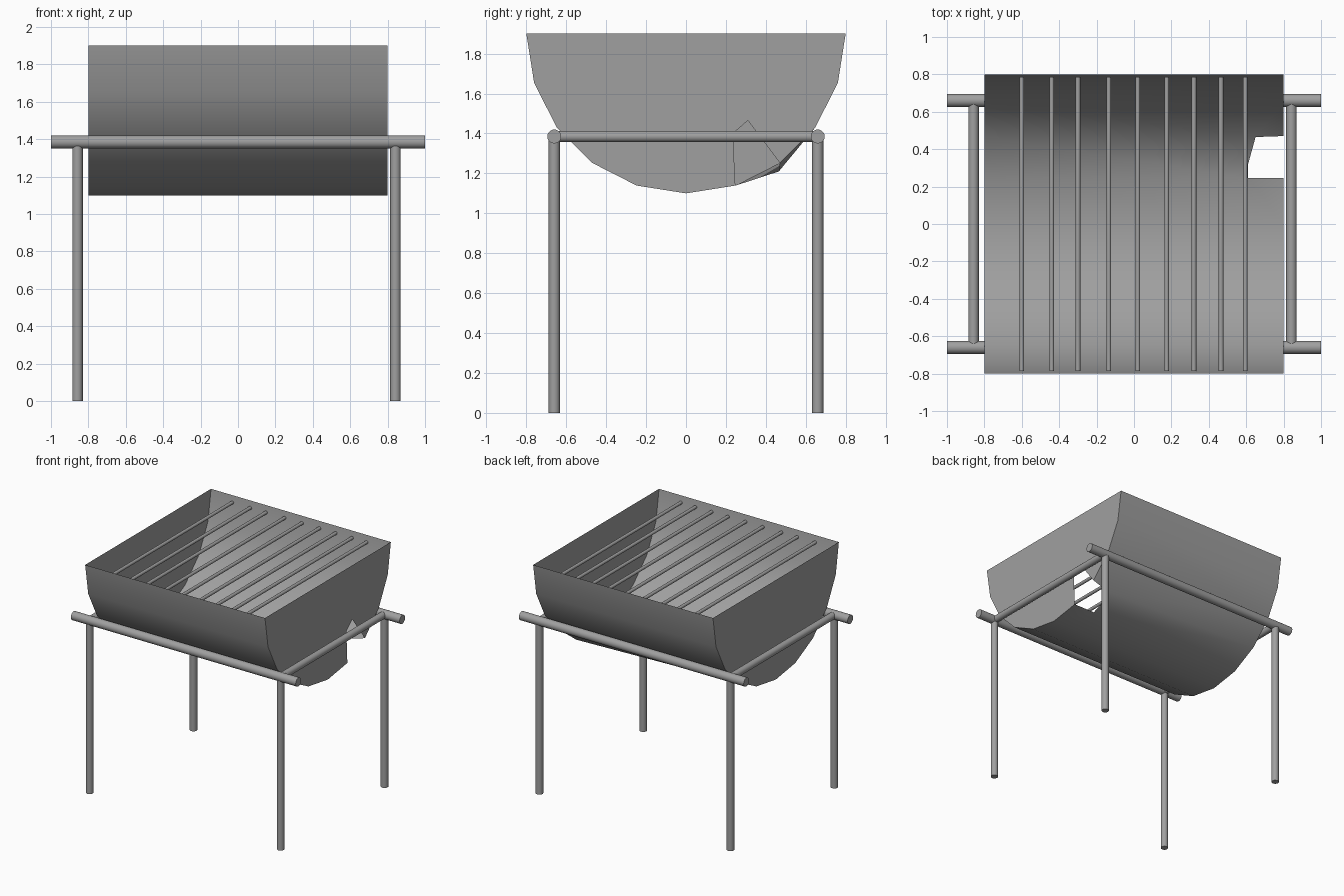
import bpy, bmesh
from math import sin, cos, radians, pi
from mathutils import Vector

if "Cube" in bpy.data.objects:
    bpy.data.objects.remove(bpy.data.objects["Cube"])


def make_material(name, rgb):
    mat = bpy.data.materials.new(name)
    mat.use_nodes = True
    mat.diffuse_color = (*rgb, 1)
    mat.node_tree.nodes["Principled BSDF"].inputs["Base Color"].default_value = (*rgb, 1)
    return mat


steel = make_material("grey steel", (0.35, 0.35, 0.35))


def finish(obj, angle=40):
    obj.data.materials.append(steel)
    bpy.ops.object.select_all(action="DESELECT")
    obj.select_set(True)
    bpy.context.view_layer.objects.active = obj
    bpy.ops.object.shade_smooth_by_angle(angle=radians(angle))


def tube(name, start, end, radius):
    a, b = Vector(start), Vector(end)
    bpy.ops.mesh.primitive_cylinder_add(vertices=20, radius=radius,
                                        depth=(b - a).length, location=(a + b) / 2)
    obj = bpy.context.object
    obj.name = name
    obj.rotation_euler = (b - a).to_track_quat("Z", "Y").to_euler()
    finish(obj)


# Trough: half a drum, with one torn corner at the back of the +x end
R, RIM, END = 0.8, 1.9, 0.8
profile = [(R * sin(radians(t)), RIM - R * cos(radians(t))) for t in range(-90, 91, 18)]
bm = bmesh.new()
left = [bm.verts.new((-END, y, z)) for y, z in profile]
right = [bm.verts.new((END, y, z)) for y, z in profile]
low, high = 6, 7                        # profile points on either side of the tear
tear_low = bm.verts.new((0.61, *profile[low]))
tear_mid = bm.verts.new((0.61, 0.32, 1.162))
tear_high = bm.verts.new((0.65, 0.465, 1.21))     # bent outwards

for i in range(len(profile) - 1):
    face = [left[i], right[i], right[i + 1], left[i + 1]]
    if i == low - 1:
        face.insert(3, tear_low)
    elif i == low:
        face = [left[low], tear_low, tear_mid, tear_high, left[high]]
    elif i == high:
        bm.faces.new((left[high], tear_high, left[high + 1]))
        bm.faces.new((tear_high, right[high + 1], left[high + 1]))
        face = [tear_high, right[high], right[high + 1]]
    bm.faces.new(face)

# End walls, the +x one with a ragged notch
bm.faces.new(left)
notch = [bm.verts.new((END, y, z)) for y, z in ((0.235, 1.4), (0.31, 1.465))]
bm.faces.new(right[:low + 1] + notch + right[high:])
bmesh.ops.recalc_face_normals(bm, faces=bm.faces)
mesh = bpy.data.meshes.new("trough")
bm.to_mesh(mesh)
bm.free()
trough = bpy.data.objects.new("trough", mesh)
bpy.context.collection.objects.link(trough)
finish(trough)

# Grill rods
for i, x in enumerate((-0.6, -0.44, -0.3, -0.135, 0.02, 0.175, 0.32, 0.465, 0.595)):
    tube(f"grill_rod_{i + 1}", (x, -0.785, 1.85), (x, 0.785, 1.85), 0.013)

# Stand: long rails, cross bars and legs
RAIL_Y, RAIL_Z = 0.66, 1.385
for side, y in (("front", -RAIL_Y), ("back", RAIL_Y)):
    tube(f"{side}_rail", (-1, y, RAIL_Z), (1, y, RAIL_Z), 0.035)
for side, x in (("right", -0.858), ("left", 0.842)):
    tube(f"{side}_cross_bar", (x, -RAIL_Y, RAIL_Z), (x, RAIL_Y, RAIL_Z), 0.028)
    for end, y in (("front", -RAIL_Y), ("back", RAIL_Y)):
        tube(f"{end}_{side}_leg", (x, y, 0), (x, y, RAIL_Z), 0.028)
